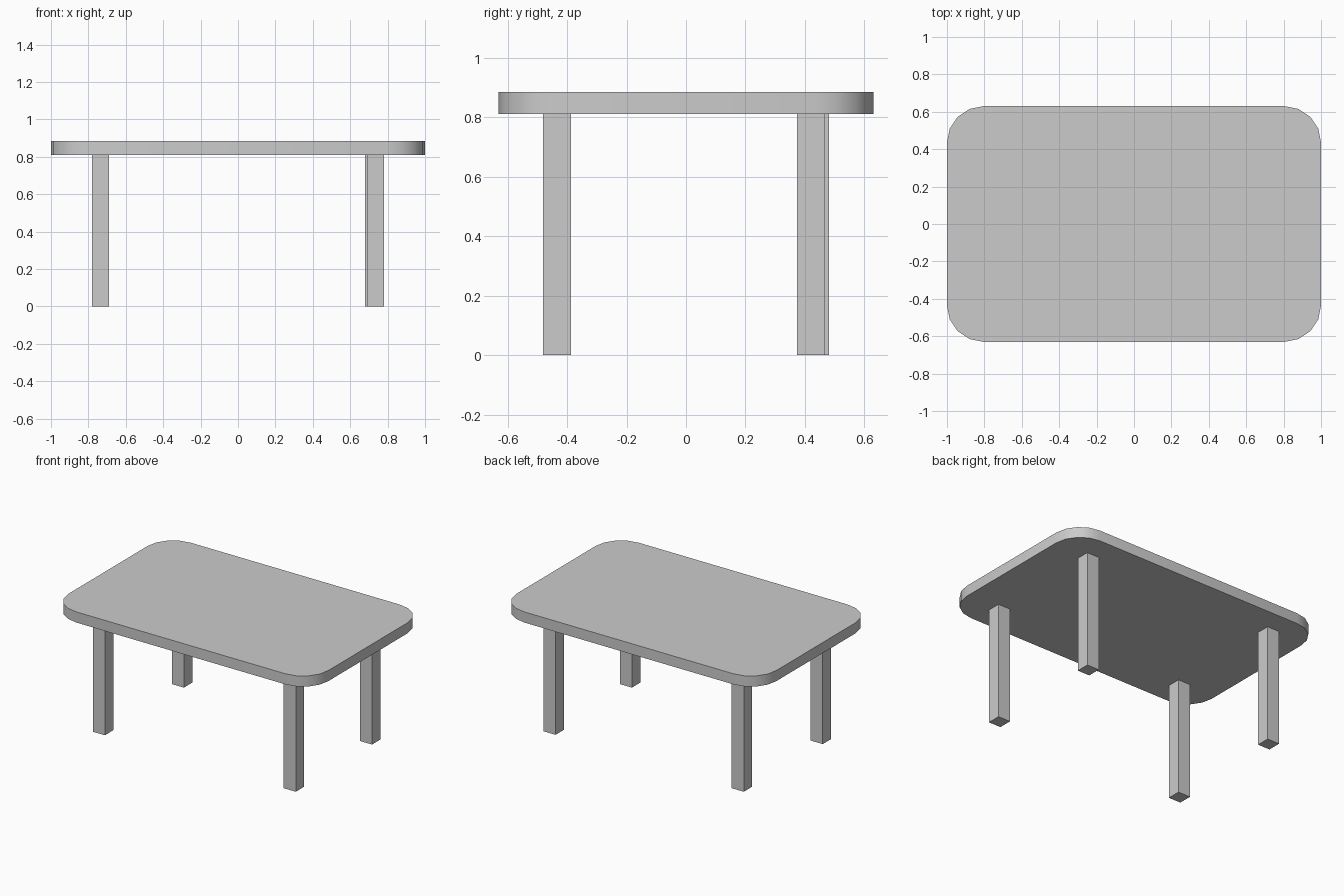
import bpy, bmesh
from math import radians, cos, sin

if "Cube" in bpy.data.objects:
    bpy.data.objects.remove(bpy.data.objects["Cube"])

HX, HY, R, SEG = 1.0, 0.63, 0.195, 4
Z0, Z1 = 0.811, 0.885
LEG = 0.093


def make_object(name, bm):
    bmesh.ops.recalc_face_normals(bm, faces=bm.faces)
    mesh = bpy.data.meshes.new(name)
    bm.to_mesh(mesh)
    bm.free()
    ob = bpy.data.objects.new(name, mesh)
    bpy.context.collection.objects.link(ob)
    return ob


# Tabletop: rounded rectangle outline, extruded upwards
bm = bmesh.new()
outline = []
for i, (sx, sy) in enumerate([(1, 1), (-1, 1), (-1, -1), (1, -1)]):
    for k in range(SEG + 1):
        a = radians(90 * (i + k / SEG))
        outline.append(bm.verts.new((sx * (HX - R) + R * cos(a),
                                     sy * (HY - R) + R * sin(a), Z0)))
face = bm.faces.new(outline)
ext = bmesh.ops.extrude_face_region(bm, geom=[face])
top_verts = [g for g in ext["geom"] if isinstance(g, bmesh.types.BMVert)]
bmesh.ops.translate(bm, verts=top_verts, vec=(0, 0, Z1 - Z0))
tabletop = make_object("tabletop", bm)
bpy.context.view_layer.objects.active = tabletop
tabletop.select_set(True)
bpy.ops.object.shade_smooth_by_angle(angle=radians(35))

# Legs: square posts, the back right one set slightly inwards
legs = {
    "front_left_leg": (-0.735, -0.434),
    "front_right_leg": (0.735, -0.434),
    "back_left_leg": (-0.735, 0.434),
    "back_right_leg": (0.725, 0.419),
}
for name, (x, y) in legs.items():
    bm = bmesh.new()
    bmesh.ops.create_cube(bm, size=1)
    bmesh.ops.scale(bm, verts=bm.verts, vec=(LEG, LEG, Z0))
    bmesh.ops.translate(bm, verts=bm.verts, vec=(x, y, Z0 / 2))
    make_object(name, bm)
